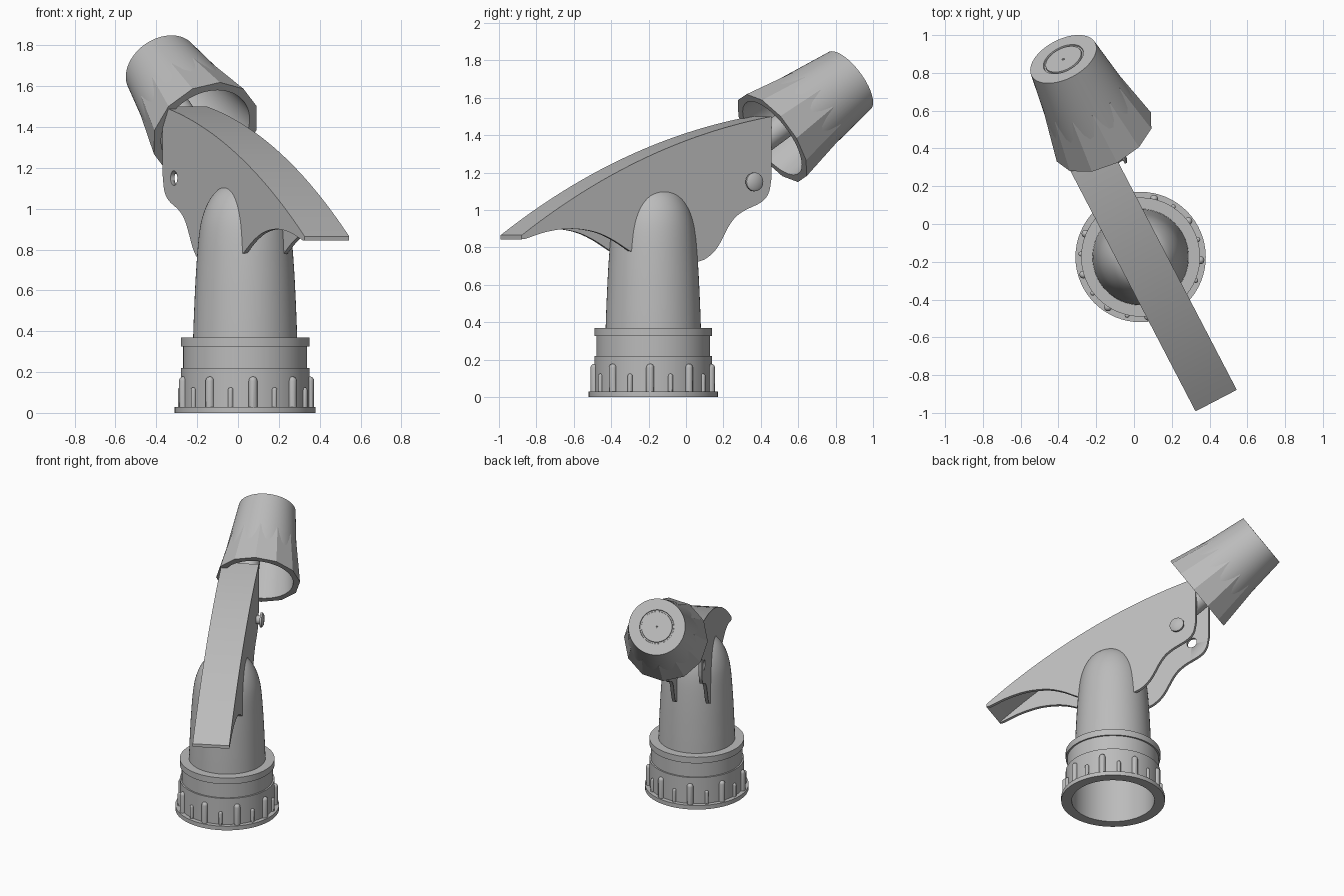
import bpy, bmesh, math
from mathutils import Matrix, Vector

old = bpy.data.objects.get("Cube")
if old:
    bpy.data.objects.remove(old)

grey = bpy.data.materials.new("plain_grey")
grey.diffuse_color = (0.5, 0.5, 0.5, 1)
grey.use_nodes = True
grey.node_tree.nodes["Principled BSDF"].inputs["Base Color"].default_value = (0.5, 0.5, 0.5, 1)


def finish(name, bm, matrix=Matrix(), angle=30):
    """Turn a bmesh into a placed, shaded object."""
    bmesh.ops.remove_doubles(bm, verts=bm.verts, dist=1e-5)
    bmesh.ops.recalc_face_normals(bm, faces=bm.faces)
    bm.transform(matrix)
    mesh = bpy.data.meshes.new(name)
    bm.to_mesh(mesh)
    bm.free()
    mesh.materials.append(grey)
    ob = bpy.data.objects.new(name, mesh)
    bpy.context.collection.objects.link(ob)
    bpy.ops.object.select_all(action='DESELECT')
    ob.select_set(True)
    bpy.context.view_layer.objects.active = ob
    bpy.ops.object.shade_smooth_by_angle(angle=math.radians(angle))
    return ob


def lathe(name, profile, matrix=Matrix(), sides=64, closed=False, angle=30):
    """Revolve (radius, height) points around local z."""
    bm = bmesh.new()
    rings = [[bm.verts.new((r * math.cos(a), r * math.sin(a), z))
              for a in (2 * math.pi * i / sides for i in range(sides))]
             for r, z in profile]
    pairs = list(zip(rings, rings[1:]))
    if closed:
        pairs.append((rings[-1], rings[0]))
    for low, high in pairs:
        for i in range(sides):
            j = (i + 1) % sides
            bm.faces.new((low[i], low[j], high[j], high[i]))
    return finish(name, bm, matrix, angle)


def slab(name, outline, y0, y1, matrix):
    """Extrude an (x, z) outline from y0 to y1."""
    bm = bmesh.new()
    face = bm.faces.new([bm.verts.new((x, y0, z)) for x, z in outline])
    moved = bmesh.ops.extrude_face_region(bm, geom=[face])["geom"]
    verts = [v for v in moved if isinstance(v, bmesh.types.BMVert)]
    bmesh.ops.translate(bm, verts=verts, vec=(0, y1 - y0, 0))
    return finish(name, bm, matrix)


def spline(points, steps=5):
    """Smooth curve through the points."""
    p = [Vector(q) for q in points]
    p = [2 * p[0] - p[1]] + p + [2 * p[-1] - p[-2]]
    out = []
    for a, b, c, d in zip(p, p[1:], p[2:], p[3:]):
        for i in range(steps):
            t = i / steps
            out.append(0.5 * (2 * b + (c - a) * t + (2 * a - 5 * b + 4 * c - d) * t ** 2
                              + (3 * b - a - 3 * c + d) * t ** 3))
    return [tuple(q) for q in out + [p[-2]]]


# Frames: base axis, and lever (local x runs from the tip to the rear)
base = Matrix.Translation((0.035, -0.175, 0))
lever = Matrix.Translation((0.435, -0.935, 0)) @ Matrix.Rotation(math.radians(117.5), 4, 'Z')

# Threaded base collar, hollow underneath
lathe("base_collar", [(0.275, 0), (0.345, 0), (0.345, 0.03), (0.315, 0.03), (0.315, 0.22),
                      (0.304, 0.22), (0.304, 0.325), (0.315, 0.325), (0.315, 0.37),
                      (0.23, 0.37), (0.23, 0.33), (0.275, 0.33)], base, closed=True)

# Alternating tall and short grip ribs
for i in range(18):
    a = math.radians(7 + 20 * i)
    r, top = ((0.021, 0.178), (0.013, 0.125))[i % 2]
    dome = [(r * math.cos(t), top - r + r * math.sin(t))
            for t in (math.pi / 2 * k / 4 for k in range(5))]
    place = base @ Matrix.Translation((0.317 * math.sin(a), -0.317 * math.cos(a), 0))
    lathe("grip_rib", [(0, 0.02), (r, 0.02)] + dome, place, 12)

# Domed body
body = spline([(0.255, 0.36), (0.25, 0.5), (0.24, 0.7), (0.225, 0.88),
               (0.203, 0.98), (0.167, 1.055), (0.123, 1.1), (0.06, 1.13), (0, 1.14)])
lathe("domed_body", [(0.23, 0.36)] + body)
bpy.context.object.data.transform(base)
lathe("body_inner_wall", [(0.23, 0.33), (0.225, 0.6), (0.2, 0.85), (0.1, 1.0), (0, 1.05)], base)

# Lever: two side plates joined by a curved top strip
HALF, WALL, REAR = 0.123, 0.022, 1.506
crown = []
for i in range(25):
    t = i / 24
    crown.append((2 * t * (1 - t) * 0.715 + t * t * REAR,
                  (1 - t) ** 2 * 0.865 + 2 * t * (1 - t) * 1.366 + t * t * 1.5))
heel = spline([(REAR, 1.17), (1.488, 1.09), (1.441, 1.04), (1.33, 0.99), (1.26, 0.93),
               (1.18, 0.8), (1.11, 0.74), (1.047, 0.72)])
arch = spline([(0.653, 0.78), (0.54, 0.845), (0.43, 0.885), (0.29, 0.9), (0.15, 0.883), (0.02, 0.845)])
outline = crown + heel + arch + [(0, 0.845)]
slab("lever_left_plate", outline, -HALF, WALL - HALF, lever)
right_plate = slab("lever_right_plate", outline, HALF - WALL, HALF, lever)
under = [(x, z - WALL) for x, z in reversed(crown)]
slab("lever_top_strip", crown + under, -HALF, HALF, lever)

# Pivot hole in one plate, headed pin in the other
pivot = lever @ Matrix.Translation((1.385, 0, 1.15)) @ Matrix.Rotation(math.pi / 2, 4, 'X')
cutter = lathe("pivot_hole_cutter", [(0, -0.2), (0.036, -0.2), (0.036, -0.05), (0, -0.05)], pivot, 32)
cutter.hide_render = True
cut = right_plate.modifiers.new("pivot_hole", 'BOOLEAN')
cut.operation, cut.object, cut.solver = 'DIFFERENCE', cutter, 'EXACT'
bpy.context.view_layer.objects.active = right_plate
bpy.ops.object.modifier_apply(modifier=cut.name)
bpy.data.objects.remove(cutter)
lathe("pivot_pin", [(0, 0.09), (0.03, 0.09), (0.03, 0.15), (0.05, 0.15),
                    (0.05, 0.163), (0.035, 0.172), (0, 0.175)], pivot, 32)

# Cap: hollow cone with a shallow ring groove on its closed end
tilt = Matrix.Rotation(math.radians(56.6), 4, 'Y')
cap = lever @ Matrix.Translation((1.513, -0.117, 1.384)) @ tilt
LONG = 0.556
lathe("cap_shell", [(0, LONG - 0.03), (0.17, LONG - 0.03), (0.235, 0), (0.262, 0), (0.19, LONG),
                    (0.115, LONG), (0.113, LONG - 0.008), (0.104, LONG - 0.008), (0.102, LONG),
                    (0.007, LONG), (0.005, LONG - 0.008), (0, LONG - 0.008)], cap)

# Twelve-sided flare whose corners break through as tapering ridges
lathe("cap_ridged_flare", [(0.246, 0), (0.281, 0), (0.224, 0.3), (0.212, 0.3)], cap,
      12, closed=True, angle=10)

# Nozzle stem from the lever into the cap
stem = lever @ Matrix.Translation((1.513, -0.045, 1.384)) @ tilt
lathe("nozzle_stem", [(0, -0.12), (0.07, -0.12), (0.07, LONG - 0.03), (0, LONG - 0.03)], stem, 40)
